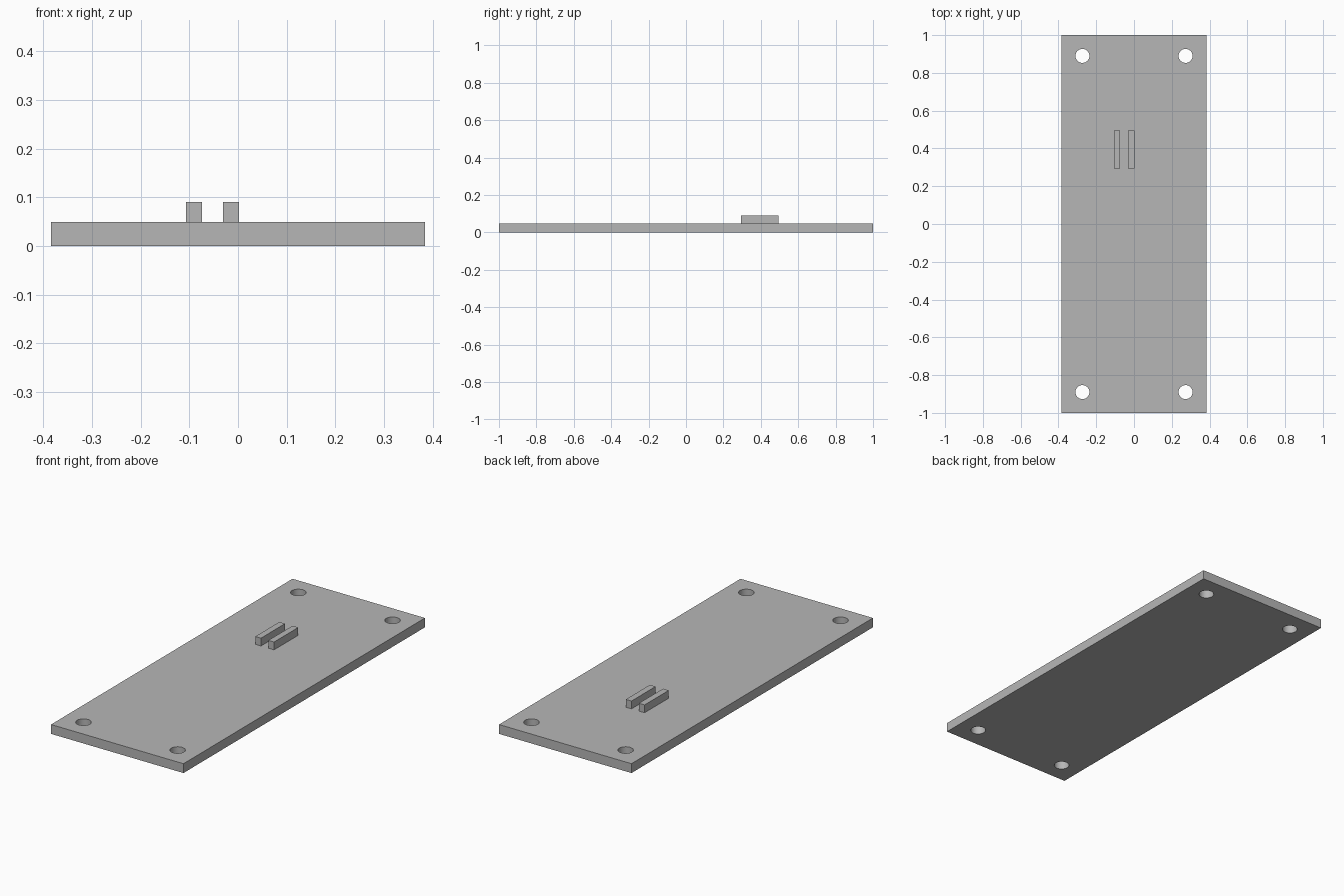
import bpy

cube = bpy.data.objects.get("Cube")
if cube:
    bpy.data.objects.remove(cube, do_unlink=True)

WIDTH, LENGTH, THICK = 0.768, 2.0, 0.049
HOLE_X, HOLE_Y, HOLE_R = 0.273, 0.89, 0.037

grey = bpy.data.materials.new("plain_grey")
grey.use_nodes = True
grey.diffuse_color = (0.47, 0.47, 0.47, 1)
grey.node_tree.nodes["Principled BSDF"].inputs["Base Color"].default_value = grey.diffuse_color


def box(name, x, y, z, size):
    """Box centred on x and y, with its underside at z."""
    bpy.ops.mesh.primitive_cube_add(size=1, location=(x, y, z + size[2] / 2))
    obj = bpy.context.object
    obj.name = name
    obj.scale = size
    bpy.ops.object.transform_apply(location=False, rotation=False, scale=True)
    obj.data.materials.append(grey)
    return obj


# Base plate
plate = box("base_plate", 0, 0, 0, (WIDTH, LENGTH, THICK))

# Round mounting hole through each corner
for sx in (-1, 1):
    for sy in (-1, 1):
        bpy.ops.mesh.primitive_cylinder_add(
            vertices=48, radius=HOLE_R, depth=THICK * 4,
            location=(sx * HOLE_X, sy * HOLE_Y, THICK / 2))
        cutter = bpy.context.object
        cutter.name = "hole_cutter"
        cutter.data.materials.append(grey)
        cutter.hide_render = True
        bpy.context.view_layer.objects.active = plate
        cut = plate.modifiers.new("mounting_hole", "BOOLEAN")
        cut.operation = "DIFFERENCE"
        cut.solver = "EXACT"
        cut.object = cutter
        bpy.ops.object.modifier_apply(modifier=cut.name)
        bpy.data.objects.remove(cutter, do_unlink=True)

bpy.ops.object.select_all(action="DESELECT")
plate.select_set(True)
bpy.context.view_layer.objects.active = plate
bpy.ops.object.shade_smooth_by_angle()

# Pair of short parallel rails on top
for name, x in (("right_rail", -0.09), ("left_rail", -0.014)):
    box(name, x, 0.395, THICK, (0.033, 0.2, 0.041))
